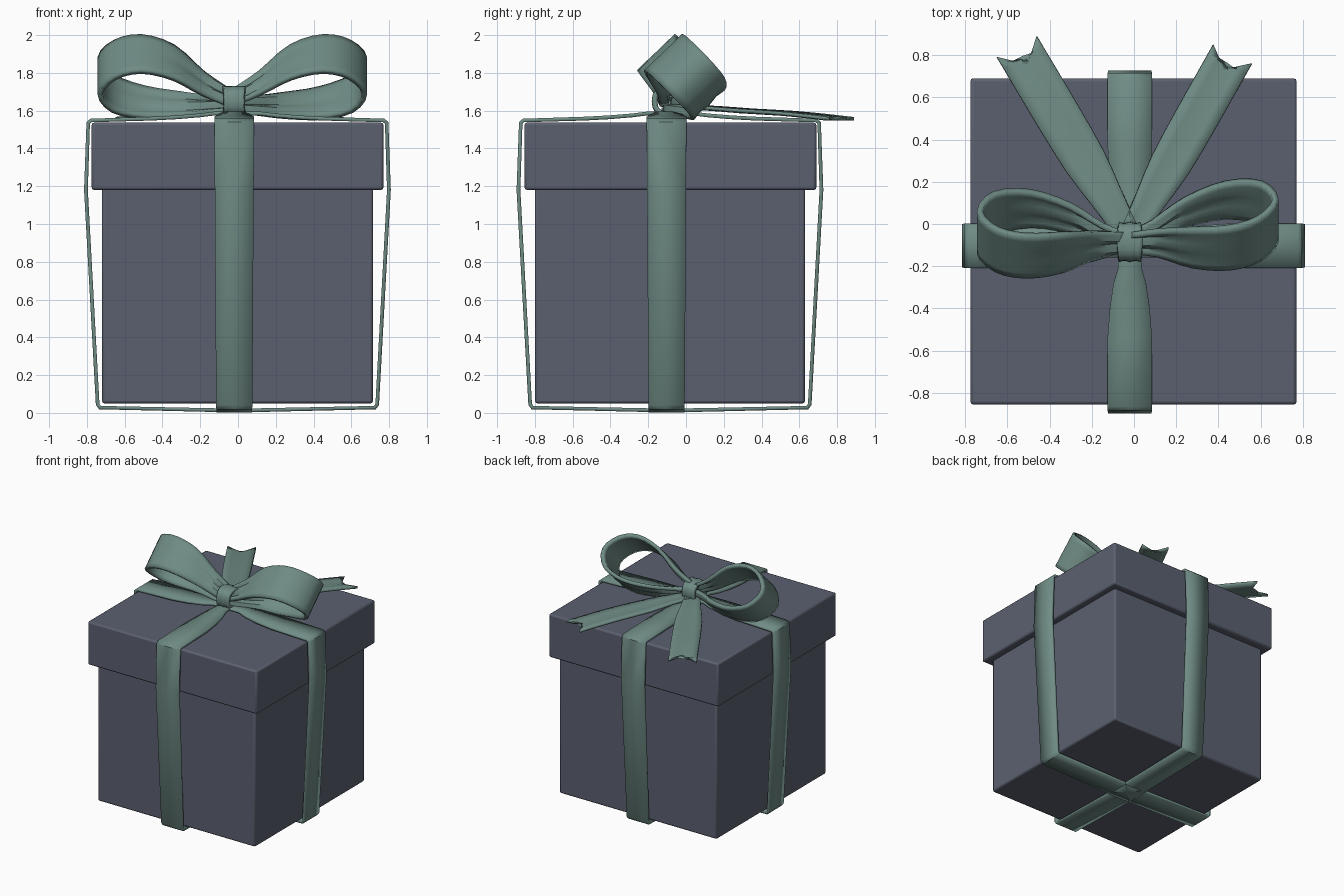
import bpy, bmesh, math
from mathutils import Vector

if "Cube" in bpy.data.objects:
    bpy.data.objects.remove(bpy.data.objects["Cube"])


def material(name, rgb):
    m = bpy.data.materials.new(name)
    m.diffuse_color = (*rgb, 1)
    m.use_nodes = True
    m.node_tree.nodes["Principled BSDF"].inputs["Base Color"].default_value = m.diffuse_color
    return m


CARD = material("card", (0.105, 0.118, 0.16))
RIBBON = material("ribbon", (0.16, 0.26, 0.235))


def finish(ob, mat):
    ob.data.materials.append(mat)
    bpy.ops.object.select_all(action='DESELECT')
    ob.select_set(True)
    bpy.context.view_layer.objects.active = ob
    bpy.ops.object.shade_smooth_by_angle(angle=math.radians(40))


def box(name, lo, hi):
    lo, hi = Vector(lo), Vector(hi)
    bpy.ops.mesh.primitive_cube_add(size=1, location=(lo + hi) / 2)
    ob = bpy.context.object
    ob.name = name
    ob.scale = hi - lo
    bpy.ops.object.transform_apply(location=False, rotation=False)
    b = ob.modifiers.new("bevel", 'BEVEL')
    b.width, b.segments = 0.014, 2
    finish(ob, CARD)


def smooth_path(rows, n):
    """Catmull-Rom through rows of (centre, half width vector)."""
    out, k = [], len(rows)
    for i in range(k - 1):
        a, b, c, d = (rows[min(max(i + j, 0), k - 1)] for j in (-1, 0, 1, 2))
        for s in range(n):
            t = s / n
            out.append(tuple(0.5 * (2 * q + (r - p) * t + (2 * p - 5 * q + 4 * r - u) * t * t
                                    + (3 * q - p - 3 * r + u) * t ** 3)
                             for p, q, r, u in zip(a, b, c, d)))
    return out + [rows[-1]]


def strip(name, rows, thick, closed=False, cols=3, bulge=0, pleat=0, notch=0):
    """Ribbon swept along rows; optional crown, pleats where narrow, and V-cut end."""
    bm = bmesh.new()
    grid, k = [], len(rows)
    wmax = max(w.length for _, w in rows)
    for i, (c, w) in enumerate(rows):
        nxt = rows[(i + 1) % k] if closed else rows[min(i + 1, k - 1)]
        prv = rows[i - 1] if closed or i else rows[0]
        tan = (nxt[0] - prv[0]).normalized()
        nor = tan.cross(w).normalized()
        line = []
        for j in range(cols):
            t = 2 * j / (cols - 1) - 1
            p = c + w * t + nor * (bulge * (1 - t * t)
                                   + pleat * (1 - w.length / wmax) * math.cos(2 * math.pi * t))
            if i == k - 1:
                p -= tan * notch * (1 - abs(t))
            line.append(bm.verts.new(p))
        grid.append(line)
    for i in range(k if closed else k - 1):
        a, b = grid[i], grid[(i + 1) % k]
        for j in range(cols - 1):
            bm.faces.new((a[j], a[j + 1], b[j + 1], b[j]))
    bmesh.ops.recalc_face_normals(bm, faces=bm.faces)
    me = bpy.data.meshes.new(name)
    bm.to_mesh(me)
    bm.free()
    ob = bpy.data.objects.new(name, me)
    bpy.context.collection.objects.link(ob)
    s = ob.modifiers.new("thickness", 'SOLIDIFY')
    s.thickness, s.offset = thick, 0
    finish(ob, RIBBON)


# Box body and overhanging lid
box("box_body", (-0.72, -0.80, 0.05), (0.715, 0.63, 1.30))
box("box_lid", (-0.775, -0.855, 1.18), (0.77, 0.69, 1.537))

# Two bands wrapped around the box: (offset, height, half width)
HALF = [(0.12, 1.585, 0.055), (0.2, 1.575, 0.078), (0.32, 1.565, 0.095), (0.45, 1.558, 0.105),
        (0.775, 1.548, 0.105), (0.79, 1.535, 0.105), (0.802, 1.18, 0.103),
        (0.74, 0.045, 0.096), (0.728, 0.028, 0.095)]
ring = HALF + [(0, 0.012, 0.095)] + [(-u, z, h) for u, z, h in reversed(HALF)]
strip("side_band", [(Vector((u - 0.003, -0.103, z)), Vector((0, h, 0))) for u, z, h in ring],
      0.02, closed=True)
strip("front_band", [(Vector((-0.02, u - 0.085, z)), Vector((h, 0, 0))) for u, z, h in ring],
      0.02, closed=True)

# Bow loops, tilted forward: (outward, y, z, half width)
LOOP = [(0.01, -0.09, 1.67, 0.06), (0.15, -0.10, 1.745, 0.085), (0.31, -0.135, 1.855, 0.125),
        (0.48, -0.15, 1.90, 0.138), (0.62, -0.12, 1.87, 0.14), (0.70, -0.04, 1.785, 0.14),
        (0.63, 0.05, 1.69, 0.135), (0.46, 0.075, 1.642, 0.115), (0.27, 0.03, 1.63, 0.09),
        (0.12, -0.045, 1.63, 0.065), (0.01, -0.08, 1.63, 0.055)]
for name, side, swing in (("left_loop", -1, 0), ("right_loop", 1, 0.08)):
    rows = [(Vector((-0.03 + side * x, y + swing * x, z)), Vector((0, 0.72, 0.69)) * h)
            for x, y, z, h in LOOP]
    strip(name, smooth_path(rows, 3), 0.028, cols=9, pleat=0.022)

# Trailing tails with notched ends
for name, end, w, notch in (("left_tail", (-0.555, 0.84), (0.095, 0.05), 0.10),
                            ("right_tail", (0.467, 0.805), (0.092, -0.045), 0.085)):
    start, end = Vector((-0.02, -0.06)), Vector(end)
    rows = []
    for f, z, s in ((0, 1.62, 0.5), (0.2, 1.617, 0.72), (0.4, 1.603, 0.95),
                    (0.65, 1.59, 1), (0.86, 1.572, 1), (1, 1.557, 1)):
        p = start.lerp(end, f)
        rows.append((Vector((p.x, p.y, z)), Vector((*w, 0)) * s))
    strip(name, smooth_path(rows, 2), 0.018, cols=5, bulge=0.008, notch=notch)

# Centre knot wrapped around the loops
rows = []
for i in range(20):
    a = 2 * math.pi * i / 20
    c, s = (math.copysign(abs(v) ** 0.75, v) for v in (math.cos(a), math.sin(a)))
    rows.append((Vector((-0.02, -0.085 + 0.08 * c, 1.65 + 0.068 * s)),
                 Vector((0.062 - 0.008 * abs(c), 0, 0))))
strip("knot", rows, 0.025, closed=True, cols=7, pleat=0.03)
